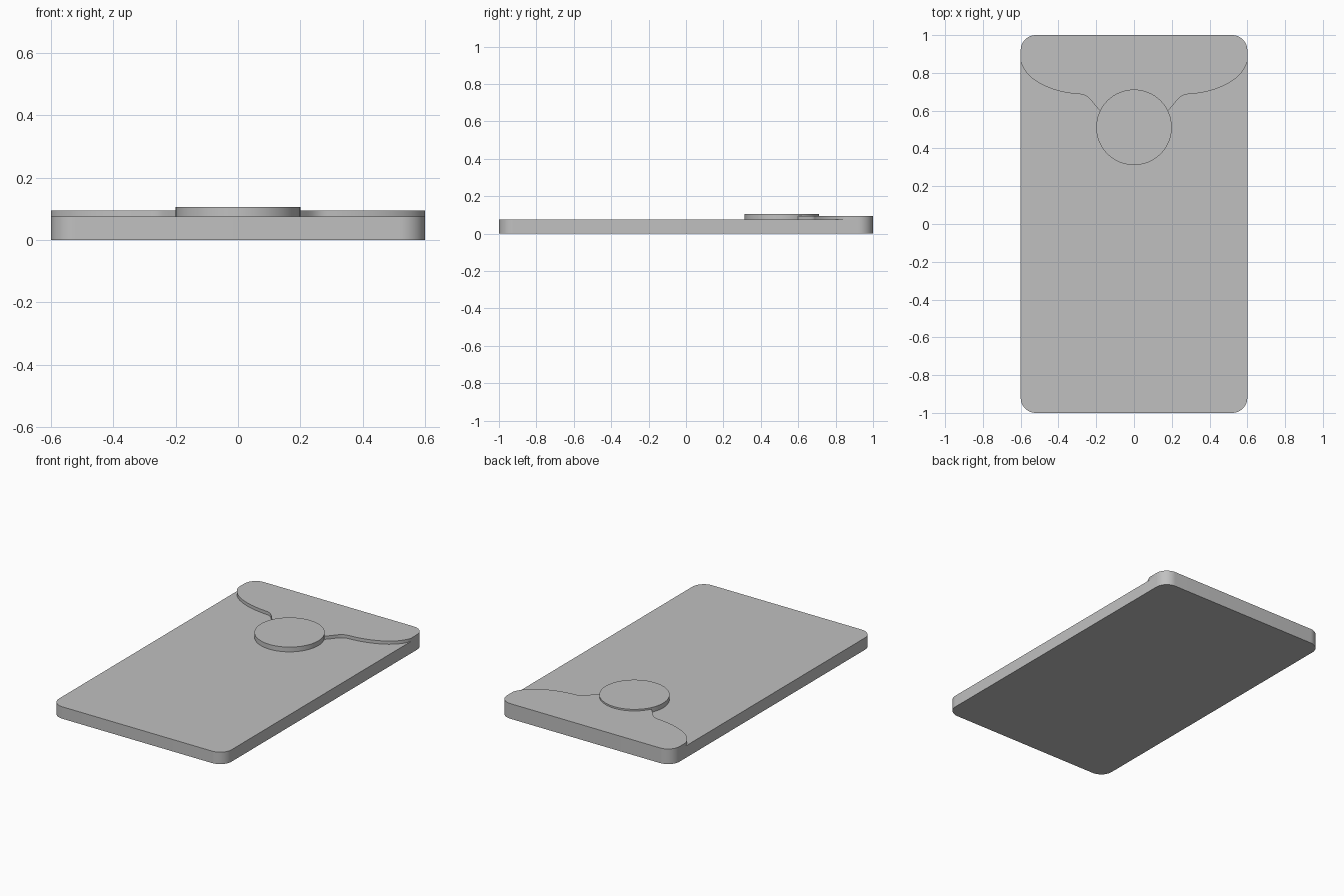
import bpy
import bmesh
import math
from mathutils import Vector
from mathutils.geometry import interpolate_bezier

cube = bpy.data.objects.get("Cube")
if cube:
    bpy.data.objects.remove(cube)

HALF_W, HALF_L, RADIUS = 0.6, 1.0, 0.08
BODY_TOP, FLAP_TOP, DISC_TOP = 0.075, 0.095, 0.105

grey = bpy.data.materials.new("light grey")
grey.use_nodes = True
colour = (0.53, 0.53, 0.53, 1)
grey.diffuse_color = colour
grey.node_tree.nodes["Principled BSDF"].inputs["Base Color"].default_value = colour


def arc(cx, cy, r, start, end, steps):
    """Points along a circular arc, angles in degrees."""
    angles = [math.radians(start + (end - start) * i / steps) for i in range(steps + 1)]
    return [(cx + r * math.cos(a), cy + r * math.sin(a)) for a in angles]


def slab(name, outline, bottom, top):
    """Extrude a counter-clockwise outline between two heights."""
    bm = bmesh.new()
    face = bm.faces.new([bm.verts.new((x, y, bottom)) for x, y in outline])
    result = bmesh.ops.extrude_face_region(bm, geom=[face], use_keep_orig=True)
    raised = [v for v in result["geom"] if isinstance(v, bmesh.types.BMVert)]
    bmesh.ops.translate(bm, vec=(0, 0, top - bottom), verts=raised)
    bmesh.ops.recalc_face_normals(bm, faces=bm.faces)
    mesh = bpy.data.meshes.new(name)
    bm.to_mesh(mesh)
    bm.free()
    mesh.materials.append(grey)
    obj = bpy.data.objects.new(name, mesh)
    bpy.context.collection.objects.link(obj)
    bpy.ops.object.select_all(action="DESELECT")
    obj.select_set(True)
    bpy.context.view_layer.objects.active = obj
    bpy.ops.object.shade_smooth_by_angle(angle=math.radians(30))
    return obj


# Rounded rectangular body
cx, cy = HALF_W - RADIUS, HALF_L - RADIUS
corners = [(cx, cy, 0), (-cx, cy, 90), (-cx, -cy, 180), (cx, -cy, 270)]
body = [p for x, y, a in corners for p in arc(x, y, RADIUS, a, a + 90, 12)]
slab("body", body, 0, BODY_TOP)

# Flap: mirrored curved lower edge and the body's two rear corners
segments = [
    ((0.18, 0.6), (0.222, 0.64), (0.235, 0.683), (0.285, 0.687)),
    ((0.285, 0.687), (0.43, 0.695), (0.57, 0.755), (0.6, 0.86)),
]
edge = []
for seg in segments:
    p0, h0, h1, p1 = [Vector(p) for p in seg]
    edge += [(p.x, p.y) for p in interpolate_bezier(p0, h0, h1, p1, 16)][bool(edge):]
right = edge + arc(cx, cy, RADIUS, 0, 90, 12)
flap = right + [(-x, y) for x, y in reversed(right)]
slab("flap", flap, BODY_TOP, FLAP_TOP)

# Round clasp disc
slab("clasp_disc", arc(0, 0.512, 0.2, 0, 360, 64)[:-1], BODY_TOP, DISC_TOP)
